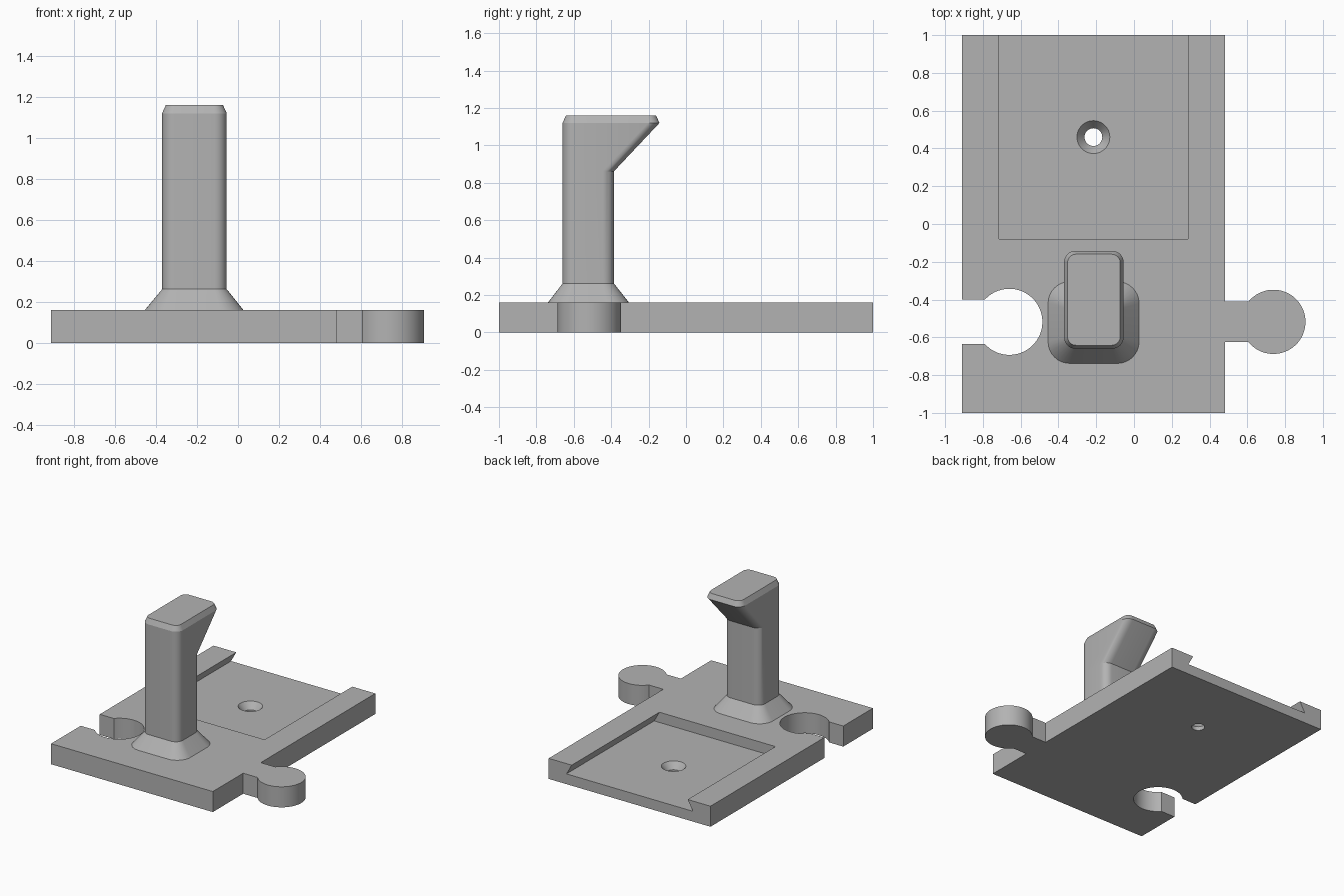
import bpy, bmesh, math
from mathutils import Vector

cube = bpy.data.objects.get("Cube")
if cube:
    bpy.data.objects.remove(cube, do_unlink=True)

grey = bpy.data.materials.new("plain grey")
grey.use_nodes = True
grey.diffuse_color = (0.45, 0.45, 0.45, 1)
grey.node_tree.nodes["Principled BSDF"].inputs["Base Color"].default_value = grey.diffuse_color


def loft(name, rings):
    """Join equal-length rings of points into a closed solid."""
    bm = bmesh.new()
    loops = [[bm.verts.new(p) for p in ring] for ring in rings]
    for a, b in zip(loops, loops[1:]):
        for i in range(len(a)):
            j = (i + 1) % len(a)
            bm.faces.new((a[i], a[j], b[j], b[i]))
    bm.faces.new(loops[0][::-1])
    bm.faces.new(loops[-1])
    bmesh.ops.recalc_face_normals(bm, faces=bm.faces)
    mesh = bpy.data.meshes.new(name)
    bm.to_mesh(mesh)
    bm.free()
    mesh.materials.append(grey)
    obj = bpy.data.objects.new(name, mesh)
    bpy.context.collection.objects.link(obj)
    return obj


def activate(obj):
    bpy.ops.object.select_all(action='DESELECT')
    obj.select_set(True)
    bpy.context.view_layer.objects.active = obj


def cut(obj, cutter):
    cutter.hide_render = True
    activate(obj)
    mod = obj.modifiers.new("cut", 'BOOLEAN')
    mod.operation, mod.solver, mod.object = 'DIFFERENCE', 'EXACT', cutter
    bpy.ops.object.modifier_apply(modifier=mod.name)
    bpy.data.objects.remove(cutter, do_unlink=True)


def smooth(obj, angle):
    activate(obj)
    bpy.ops.object.shade_smooth_by_angle(angle=math.radians(angle))


def neck_arc(cx, cy, r, half, steps=48):
    """Circle open on its -x side where a neck of the given half width joins."""
    gap = math.asin(half / r)
    start, sweep = -math.pi + gap, 2 * (math.pi - gap)
    return [(cx + r * math.cos(start + sweep * i / steps),
             cy + r * math.sin(start + sweep * i / steps)) for i in range(steps + 1)]


def rounded_rect(x0, x1, y0, y1, r, z, seg=8):
    pts = []
    centres = [(x1 - r, y1 - r), (x0 + r, y1 - r), (x0 + r, y0 + r), (x1 - r, y0 + r)]
    for k, (cx, cy) in enumerate(centres):
        for i in range(seg + 1):
            a = math.pi / 2 * (k + i / seg)
            pts.append((cx + r * math.cos(a), cy + r * math.sin(a), z))
    return pts


def circle(r, z):
    return [(-0.215 + r * math.cos(math.tau * i / 48),
             0.46 + r * math.sin(math.tau * i / 48), z) for i in range(48)]


# Base plate with a round plug on one side and a matching socket on the other
left, right, top, floor = -0.911, 0.483, 0.16, 0.08
joint_y = -0.518
plug = neck_arc(0.738, joint_y, 0.17, 0.108)
socket = neck_arc(-0.66, joint_y, 0.175, 0.117)
outline = [(left, -1), (right, -1), (right, joint_y - 0.108), *plug,
           (right, joint_y + 0.108), (right, 1), (left, 1),
           (left, joint_y + 0.117), *socket[::-1], (left, joint_y - 0.117)]
plate = loft("base_plate", [[(x, y, z) for x, y in outline] for z in (0, top)])

# Dovetail recess, open at the back
mid, half, under = -0.215, 0.5, 0.045
section = [(-half - under, floor), (half + under, floor), (half, top),
           (half, top + 0.1), (-half, top + 0.1), (-half, top)]
cut(plate, loft("recess_cutter",
                [[(mid + x, y, z) for x, z in section] for y in (-0.08, 1.1)]))

# Countersunk screw hole in the recess floor
cut(plate, loft("hole_cutter", [circle(0.047, -0.1), circle(0.047, 0.03),
                                circle(0.087, floor), circle(0.087, floor + 0.03)]))
smooth(plate, 25)

# Post with flared foot, leaning hook and chamfered top
x0, x1, y0, y1 = -0.37, -0.055, -0.66, -0.385
tip = -0.142
post = loft("hook_post", [
    rounded_rect(-0.455, 0.027, -0.738, -0.305, 0.115, top),
    rounded_rect(x0, x1, y0, y1, 0.06, 0.262),
    rounded_rect(x0, x1, y0, y1, 0.06, 0.862),
    rounded_rect(x0, x1, y0, tip, 0.06, 1.12),
    rounded_rect(x0 + 0.018, x1 - 0.018, y0 + 0.018, tip - 0.018, 0.045, 1.16)])
smooth(post, 20)
